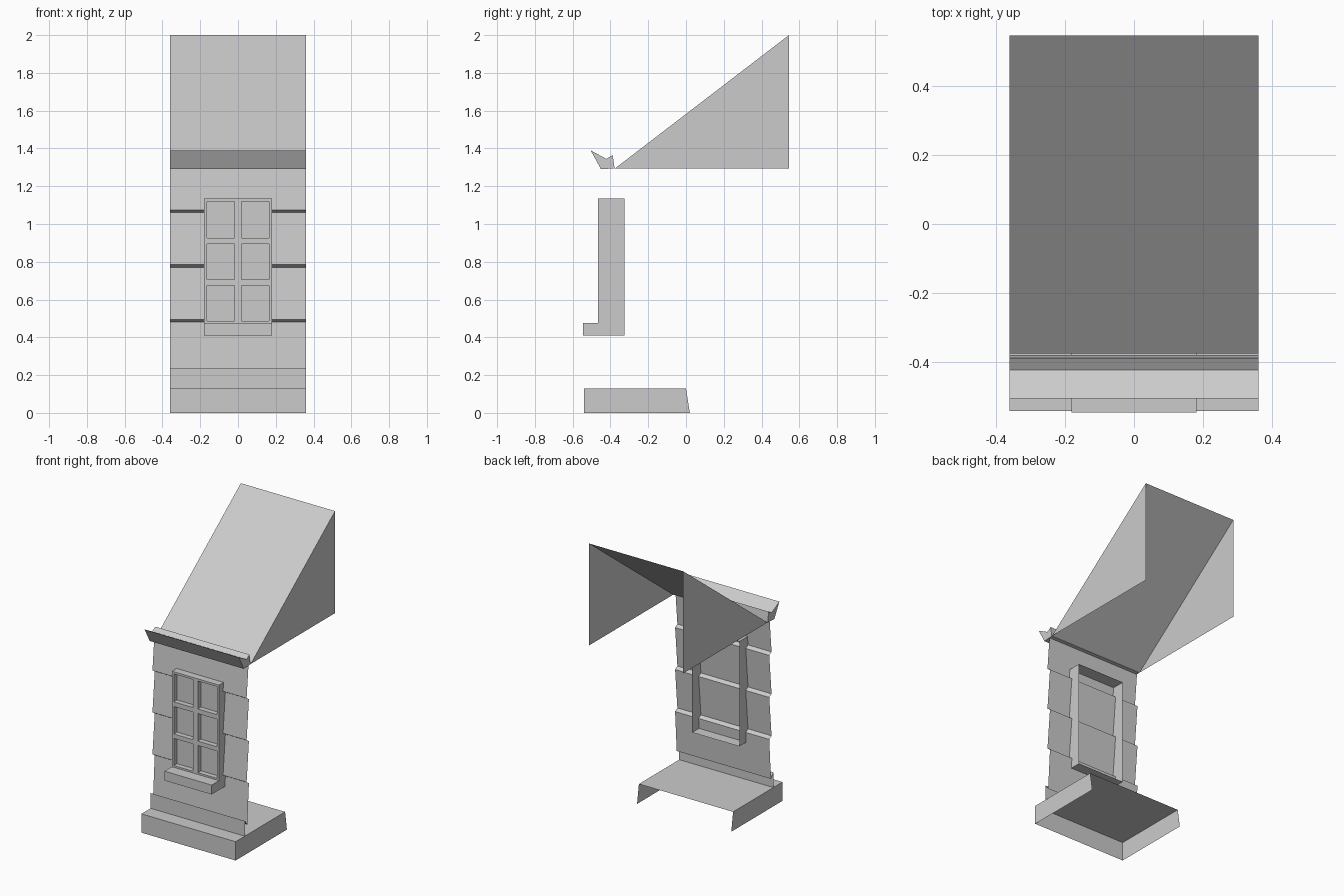
import bpy, bmesh
from mathutils import Vector

if "Cube" in bpy.data.objects:
    bpy.data.objects.remove(bpy.data.objects["Cube"])

W = 0.36        # half width of the facade section
WIN = 0.18      # half width of the window


def finish(name, bm):
    mesh = bpy.data.meshes.new(name)
    bm.to_mesh(mesh)
    bm.free()
    obj = bpy.data.objects.new(name, mesh)
    bpy.context.collection.objects.link(obj)
    return obj


def profile_sheet(name, pts, half, closed=False, skip=(), cap=None):
    """Sweep a (y, z) profile along x; cap is an optional end outline."""
    bm = bmesh.new()
    left = [bm.verts.new((-half, y, z)) for y, z in pts]
    right = [bm.verts.new((half, y, z)) for y, z in pts]
    n = len(pts)
    for i in range(n if closed else n - 1):
        if i not in skip:
            j = (i + 1) % n
            bm.faces.new((left[i], right[i], right[j], left[j]))
    if cap:
        extra = cap[n:]
        left += [bm.verts.new((-half, y, z)) for y, z in extra]
        right += [bm.verts.new((half, y, z)) for y, z in extra]
        bm.faces.new(left)
        bm.faces.new(right[::-1])
    return finish(name, bm)


# Base slab, open below and behind
base = [(-0.54, 0), (-0.54, 0.13), (0.0, 0.13)]
profile_sheet("base_slab", base, W, cap=base + [(0.02, 0)])

# Wall sheet: plinth board, then overlapping siding boards
wall = [(-0.44, 0.13), (-0.44, 0.235), (-0.413, 0.20)]
for z in (0.48, 0.77, 1.06):
    wall += [(-0.395, z), (-0.42, z + 0.015)]
wall.append((-0.40, 1.292))
profile_sheet("siding_wall", wall, W)

# Gutter along the eaves
gutter = [(-0.45, 1.29), (-0.505, 1.39), (-0.422, 1.345),
          (-0.388, 1.365), (-0.378, 1.295)]
profile_sheet("gutter", gutter, W, closed=True, cap=gutter)

# Roof slope with triangular ends, open below and behind
roof = [(-0.375, 1.295), (0.545, 2.0)]
profile_sheet("roof", roof, W, cap=roof + [(0.545, 1.295)])

# Window surround with projecting sill, open at the back
surround = [(-0.325, 0.41), (-0.545, 0.41), (-0.545, 0.475),
            (-0.465, 0.475), (-0.465, 1.135), (-0.325, 1.135)]
profile_sheet("window_surround", surround, WIN, skip=(3,), cap=surround)

# Window front: grid of bars with six recessed panes
xs = [-WIN, -0.165, -0.018, 0.018, 0.165, WIN]
zs = [0.475, 0.487, 0.675, 0.705, 0.895, 0.927, 1.12, 1.135]
bm = bmesh.new()
grid = [[bm.verts.new((x, -0.465, z)) for x in xs] for z in zs]
panes = []
for r in range(len(zs) - 1):
    for c in range(len(xs) - 1):
        f = bm.faces.new((grid[r][c], grid[r][c + 1],
                          grid[r + 1][c + 1], grid[r + 1][c]))
        if r % 2 and c % 2:
            panes.append(f)
for f in bmesh.ops.extrude_discrete_faces(bm, faces=panes)["faces"]:
    bmesh.ops.translate(bm, vec=Vector((0, 0.035, 0)), verts=f.verts)
finish("window_bars_and_panes", bm)
